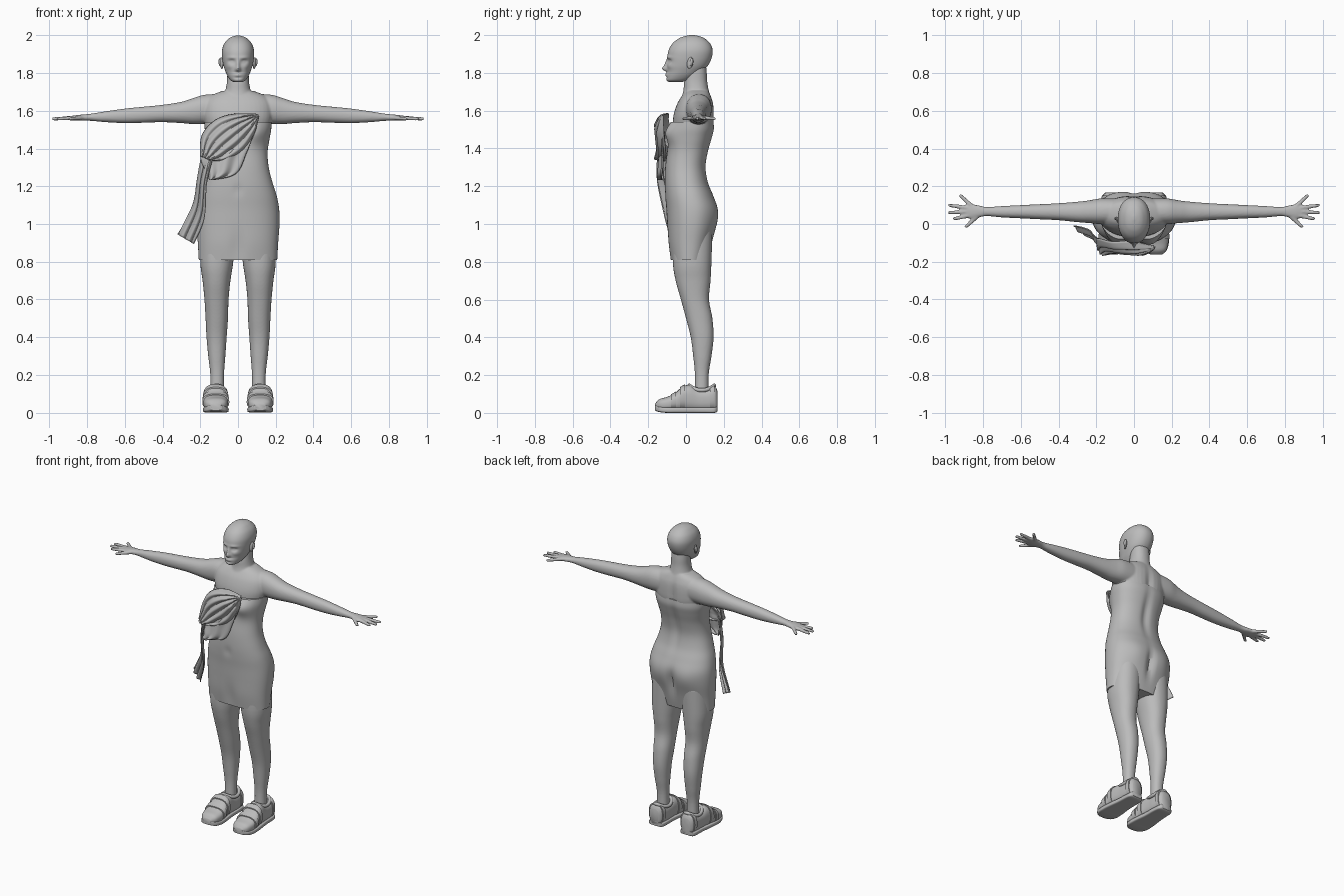
import bpy, bmesh, math
from mathutils import Vector, Matrix

if "Cube" in bpy.data.objects:
    bpy.data.objects.remove(bpy.data.objects["Cube"])

grey = bpy.data.materials.new("plain_grey")
grey.diffuse_color = (0.5, 0.5, 0.5, 1)
grey.use_nodes = True
grey.node_tree.nodes["Principled BSDF"].inputs["Base Color"].default_value = grey.diffuse_color


def spline(pts, n):
    """Smooth path through tuples of any size, n steps per span."""
    out = []
    for i in range(len(pts) - 1):
        p0, p1 = pts[max(i - 1, 0)], pts[i]
        p2, p3 = pts[i + 1], pts[min(i + 2, len(pts) - 1)]
        for k in range(n):
            t = k / n
            out.append(tuple(
                0.5 * (2 * b + (c - a) * t + (2 * a - 5 * b + 4 * c - d) * t * t
                       + (3 * b - a - 3 * c + d) * t ** 3)
                for a, b, c, d in zip(p0, p1, p2, p3)))
    out.append(tuple(pts[-1]))
    return out


def loft(bm, sections, axis, sides=40, power=2.2, steps=5, sx=1, grow=0.0, bumps=()):
    """Closed skin over rounded sections (t, a0, a1, b0, b1) along an axis."""
    rings = []
    for t, a0, a1, b0, b1 in spline(sections, steps):
        ring = []
        for k in range(sides):
            w = 2 * math.pi * k / sides
            c, s = math.cos(w), math.sin(w)
            c = math.copysign(abs(c) ** (2 / power), c)
            s = math.copysign(abs(s) ** (2 / power), s)
            a = (a0 + a1) / 2 + ((a1 - a0) / 2 + grow) * c
            b = (b0 + b1) / 2 + ((b1 - b0) / 2 + grow) * s
            co = Vector({'X': (t, a, b), 'Y': (a, t, b), 'Z': (a, b, t)}[axis])
            front = co.y < (b0 + b1) / 2
            # soft swellings and hollows on the front or the back
            weight = min(1, abs(s) * 1.6)
            for x, z, rx, rz, dy, on_front in bumps:
                if front == on_front:
                    co.y += weight * dy * math.exp(-((co.x - x) / rx) ** 2
                                                   - ((co.z - z) / rz) ** 2)
            co.x *= sx
            ring.append(bm.verts.new(co))
        rings.append(ring)
    for r, q in zip(rings, rings[1:]):
        for k in range(sides):
            j = (k + 1) % sides
            bm.faces.new((r[k], r[j], q[j], q[k]))
    bm.faces.new(rings[0])
    bm.faces.new(rings[-1])


def finger(bm, p, q, r0, r1):
    p, q = Vector(p), Vector(q)
    m = Matrix.Translation((p + q) / 2) @ (q - p).to_track_quat('Z', 'Y').to_matrix().to_4x4()
    bmesh.ops.create_cone(bm, cap_ends=True, segments=12, radius1=r0, radius2=r1,
                          depth=(q - p).length, matrix=m)


def finish(bm, name, angle=50):
    bmesh.ops.recalc_face_normals(bm, faces=bm.faces)
    me = bpy.data.meshes.new(name)
    bm.to_mesh(me)
    bm.free()
    me.materials.append(grey)
    me.polygons.foreach_set("use_smooth", [True] * len(me.polygons))
    me.set_sharp_from_angle(angle=math.radians(angle))
    ob = bpy.data.objects.new(name, me)
    bpy.context.collection.objects.link(ob)
    return ob


def blend(ob, voxel, repeats):
    m = ob.modifiers.new("merge", 'REMESH')
    m.mode, m.voxel_size, m.use_smooth_shade = 'VOXEL', voxel, True
    m = ob.modifiers.new("soften", 'SMOOTH')
    m.factor, m.iterations = 0.5, repeats


def mirror(ob):
    ob.modifiers.new("mirror", 'MIRROR')


def sym(rows):
    return [(z, -w, w, f, b) for z, w, f, b in rows]


# Body: chest, neck, arms, hands and legs merged into one skin
bm = bmesh.new()
loft(bm, sym([(1.42, .15, -.07, .12), (1.52, .172, -.07, .147), (1.58, .185, -.065, .15),
              (1.64, .18, -.045, .145), (1.68, .145, -.02, .132), (1.705, .085, 0, .12)]), 'Z',
     bumps=[(0, 1.53, .025, .12, -.014, False)])
loft(bm, sym([(1.64, .095, -.035, .14), (1.70, .07, -.015, .122), (1.75, .059, -.01, .113),
              (1.80, .057, 0, .11), (1.85, .055, .01, .105)]), 'Z')
ARM = [(.10, 0, .135, 1.53, 1.69), (.18, 0, .135, 1.53, 1.685), (.24, .005, .125, 1.53, 1.667),
       (.30, .01, .118, 1.535, 1.648), (.40, .02, .11, 1.54, 1.632), (.50, .025, .105, 1.537, 1.622),
       (.60, .03, .10, 1.535, 1.612), (.70, .035, .095, 1.54, 1.598), (.78, .042, .09, 1.547, 1.585),
       (.82, .035, .098, 1.548, 1.581), (.86, .026, .105, 1.548, 1.577), (.89, .034, .098, 1.55, 1.572)]
FINGERS = [(.86, .094, .925, .155), (.88, .085, .985, .10), (.88, .066, .985, .06),
           (.87, .046, .96, .026), (.83, .042, .895, -.018)]
LEG = [(.97, .012, .195, -.07, .14), (.80, .025, .2, -.07, .135), (.70, .04, .188, -.055, .13),
       (.60, .05, .178, -.027, .122), (.50, .053, .172, 0, .14), (.40, .06, .167, .025, .146),
       (.30, .067, .158, .038, .135), (.20, .074, .147, .047, .12), (.07, .074, .147, .045, .12)]
for s in (1, -1):
    loft(bm, ARM, 'X', sx=s)
    loft(bm, LEG, 'Z', sx=s)
    for x0, y0, x1, y1 in FINGERS:
        finger(bm, (s * x0, y0, 1.562), (s * x1, y1, 1.557), .0125, .009)
blend(finish(bm, "body"), .006, 4)

# Head with sculpted face
FACE = [(0, 1.822, .013, .014, -.022, True), (0, 1.845, .009, .022, -.012, True),
        (0, 1.79, .022, .010, -.006, True), (0, 1.805, .03, .006, .003, True),
        (0, 1.776, .02, .006, .004, True)]
for s in (1, -1):
    FACE += [(s * .033, 1.862, .017, .011, .013, True), (s * .033, 1.861, .010, .005, -.006, True),
             (s * .034, 1.882, .024, .008, -.005, True), (s * .045, 1.835, .018, .015, -.005, True)]
bm = bmesh.new()
loft(bm, sym([(1.752, .022, -.092, -.02), (1.762, .04, -.104, .02), (1.785, .056, -.104, .06),
              (1.81, .067, -.101, .09), (1.84, .077, -.1, .117), (1.88, .084, -.099, .136),
              (1.92, .085, -.092, .141), (1.955, .074, -.072, .128), (1.98, .053, -.042, .102),
              (1.993, .033, -.012, .075), (2.0, .008, .02, .044)]), 'Z', sides=128, steps=8,
     bumps=FACE)
finish(bm, "head", 70)

# Ears: a flattened shell with a raised rim
bm = bmesh.new()
tilt = Matrix.Translation((.087, .022, 1.853)) @ Matrix.Rotation(-.35, 4, 'Z') @ Matrix.Rotation(-.2, 4, 'X')
bmesh.ops.create_uvsphere(bm, u_segments=20, v_segments=12, radius=1,
                          matrix=tilt @ Matrix.Diagonal((.008, .017, .031, 1)))
bmesh.ops.create_uvsphere(bm, u_segments=16, v_segments=10, radius=1,
                          matrix=tilt @ Matrix.Translation((.005, .008, .006)) @ Matrix.Diagonal((.009, .008, .022, 1)))
mirror(finish(bm, "ear"))

# Fitted dress with bust, navel, spine and seat shaping
SHAPE = [(0, 1.36, .025, .14, -.014, False), (0, .99, .022, .08, -.024, False),
         (0, 1.18, .02, .03, .006, True), (0, .88, .04, .08, .008, True)]
for s in (1, -1):
    SHAPE += [(s * .098, 1.485, .06, .055, -.035, True), (s * .1, 1.03, .07, .07, .01, False)]
bm = bmesh.new()
loft(bm, sym([(.81, .208, -.083, .118), (.9, .213, -.095, .138), (1.0, .22, -.1, .16),
              (1.08, .218, -.104, .166), (1.15, .205, -.11, .145), (1.22, .183, -.113, .118),
              (1.30, .163, -.11, .106), (1.38, .157, -.1, .118), (1.45, .167, -.09, .137),
              (1.50, .176, -.083, .149), (1.54, .178, -.076, .147)]), 'Z', sides=96, power=2.3,
     bumps=SHAPE)
finish(bm, "dress")


# Draped cloth: sheets strung between two edge paths, with wavy folds
def sheet(name, edge_a, edge_b, folds, depth, puff):
    a, b = spline(edge_a, 10), spline(edge_b, 10)
    cols, bm, grid = 60, bmesh.new(), []
    for i, (p, q) in enumerate(zip(a, b)):
        u, row = i / (len(a) - 1), []
        for k in range(cols + 1):
            v = k / cols
            co = Vector(p).lerp(Vector(q), v)
            wave = math.sin(2 * math.pi * folds * v + 2 * math.sin(3 * u))
            co.y += depth * wave * min(1, 4 * u + .3) - puff * math.sin(math.pi * v) ** .6 * min(1, 3 * u + .2)
            row.append(bm.verts.new(co))
        grid.append(row)
    for r, q in zip(grid, grid[1:]):
        for k in range(cols):
            bm.faces.new((r[k], r[k + 1], q[k + 1], q[k]))
    ob = finish(bm, name, 60)
    m = ob.modifiers.new("cloth", 'SOLIDIFY')
    m.thickness, m.offset = .006, 0


sheet("sash_gather",
      [(.105, -.115, 1.582), (-.02, -.1, 1.582), (-.12, -.1, 1.55), (-.19, -.085, 1.47), (-.2, -.1, 1.36)],
      [(.11, -.12, 1.57), (.085, -.125, 1.48), (.035, -.115, 1.39), (-.05, -.115, 1.34), (-.14, -.125, 1.335)],
      5, .009, .045)
sheet("sash_flap",
      [(-.2, -.095, 1.40), (-.195, -.11, 1.34), (-.17, -.125, 1.28), (-.15, -.125, 1.235)],
      [(.085, -.125, 1.48), (.045, -.115, 1.38), (-.01, -.118, 1.27), (-.13, -.125, 1.235)],
      2.5, .006, .022)
sheet("sash_tail",
      [(-.195, -.08, 1.37), (-.215, -.07, 1.24), (-.24, -.04, 1.1), (-.32, -.015, .945)],
      [(-.13, -.15, 1.37), (-.165, -.14, 1.22), (-.178, -.1, 1.03), (-.235, -.06, .895)],
      2.5, .010, .004)

# Shoes: upper, sole, two straps, heel band and padded collar
SHOE = [(-.163, .09, .145, .02, .05), (-.14, .064, .17, .012, .073), (-.10, .053, .182, .008, .085),
        (-.06, .053, .183, .008, .103), (-.02, .057, .18, .008, .138), (.02, .062, .175, .008, .148),
        (.06, .064, .17, .008, .132), (.10, .064, .168, .008, .128), (.15, .069, .164, .008, .14),
        (.167, .085, .148, .015, .115)]
bm = bmesh.new()
loft(bm, SHOE, 'Y', power=2.6)
mirror(finish(bm, "shoe_upper"))

bm = bmesh.new()
loft(bm, [(y, x0 - .003, x1 + .003, max(0, z0 - .008), max(0, z0 - .008) + .03)
          for y, x0, x1, z0, z1 in SHOE], 'Y', power=5)
mirror(finish(bm, "shoe_sole", 40))

full = spline(SHOE, 10)
for name, lo, hi in (("toe_strap", -.082, -.052), ("ankle_strap", -.035, -.003), ("heel_band", .125, .152)):
    bm = bmesh.new()
    part = [(y, x0, x1, .02, z1) for y, x0, x1, z0, z1 in full if lo <= y <= hi]
    loft(bm, part, 'Y', power=2.6, steps=1, grow=.006)
    mirror(finish(bm, name, 40))

bm = bmesh.new()
N, M = 36, 10
rim = []
for i in range(N):
    w = 2 * math.pi * i / N
    d = Vector((math.cos(w) * .044, math.sin(w) * .066, 0))
    c = Vector((.113, .083, .132 + .012 * math.cos(2 * w + math.pi))) + d
    rim.append([bm.verts.new(c + d.normalized() * .011 * math.cos(2 * math.pi * k / M)
                             + Vector((0, 0, .011 * math.sin(2 * math.pi * k / M)))) for k in range(M)])
for i in range(N):
    r, q = rim[i], rim[(i + 1) % N]
    for k in range(M):
        bm.faces.new((r[k], r[(k + 1) % M], q[(k + 1) % M], q[k]))
mirror(finish(bm, "shoe_collar"))
